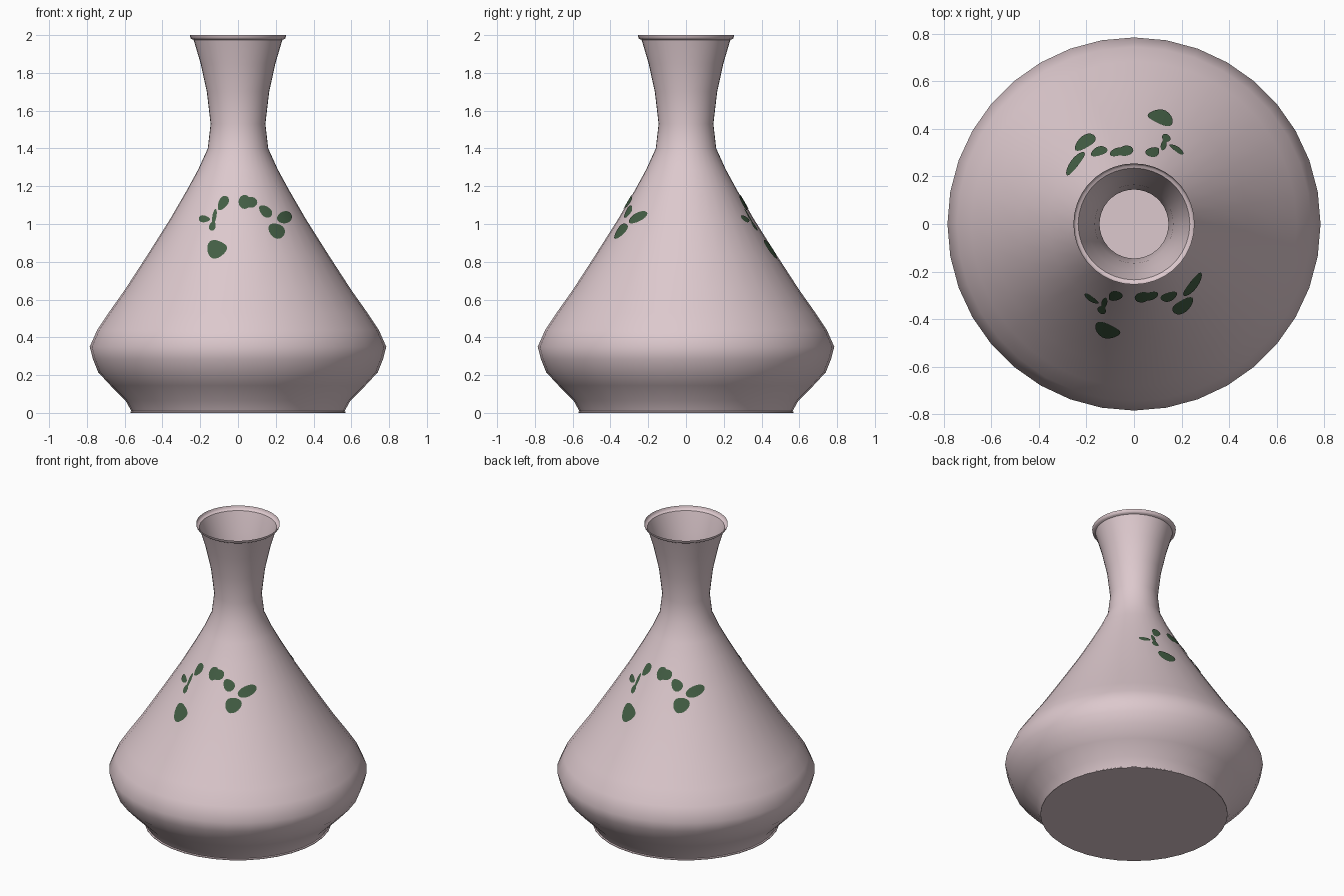
import bpy
import math

cube = bpy.data.objects.get("Cube")
if cube:
    bpy.data.objects.remove(cube, do_unlink=True)


def material(name, rgb):
    mat = bpy.data.materials.new(name)
    mat.use_nodes = True
    mat.diffuse_color = (*rgb, 1)
    mat.node_tree.nodes["Principled BSDF"].inputs["Base Color"].default_value = (*rgb, 1)
    return mat


def add_mesh(name, verts, faces, mat):
    mesh = bpy.data.meshes.new(name)
    mesh.from_pydata(verts, [], faces)
    mesh.materials.append(mat)
    obj = bpy.data.objects.new(name, mesh)
    bpy.context.collection.objects.link(obj)
    bpy.ops.object.select_all(action="DESELECT")
    obj.select_set(True)
    bpy.context.view_layer.objects.active = obj
    bpy.ops.object.shade_smooth_by_angle(angle=math.radians(50))
    return obj


pink = material("pale pink glaze", (0.72, 0.58, 0.61))
green = material("leaf green", (0.055, 0.11, 0.057))

# Profile of the thin wall as (radius, height), from foot to flared lip
PROFILE = [(0.57, 0), (0.57, 0.005), (0.564, 0.009), (0.595, 0.065), (0.675, 0.145),
           (0.74, 0.215), (0.768, 0.285), (0.785, 0.35), (0.745, 0.44), (0.685, 0.53),
           (0.6, 0.65), (0.48, 0.835), (0.36, 1.025), (0.27, 1.18), (0.21, 1.29),
           (0.16, 1.4), (0.145, 1.53), (0.165, 1.7), (0.198, 1.85), (0.235, 1.975),
           (0.246, 1.979), (0.252, 1.985), (0.255, 2.0)]
SIDES = 36


def radius_at(z):
    for (r0, z0), (r1, z1) in zip(PROFILE, PROFILE[1:]):
        if z0 <= z <= z1:
            return r0 + (r1 - r0) * (z - z0) / (z1 - z0)
    return PROFILE[-1][0]


# Vase body: lathed wall with a closed foot
verts, faces = [], []
for r, z in PROFILE:
    for i in range(SIDES):
        a = math.tau * i / SIDES
        verts.append((r * math.cos(a), r * math.sin(a), z))
for k in range(len(PROFILE) - 1):
    for i in range(SIDES):
        j = (i + 1) % SIDES
        faces.append((k * SIDES + i, k * SIDES + j, (k + 1) * SIDES + j, (k + 1) * SIDES + i))
faces.append(tuple(reversed(range(SIDES))))
add_mesh("vase_body", verts, faces, pink)


def leaf(name, x, z, length, width, tilt, taper, side):
    """Thin painted patch that hugs the wall; side is 1 for front, -1 for back."""
    rings, steps = 4, 20
    c, s = math.cos(math.radians(tilt)), math.sin(math.radians(tilt))

    def on_wall(u, v):
        v *= 1 - taper * u
        px = x + u * length * c - v * width * s
        pz = z + u * length * s + v * width * c
        r = radius_at(pz) + 0.004
        return (side * px, -side * math.sqrt(r * r - px * px), pz)

    pts = [on_wall(0, 0)]
    for k in range(1, rings + 1):
        for i in range(steps):
            a = math.tau * i / steps
            pts.append(on_wall(k / rings * math.cos(a), k / rings * math.sin(a)))
    polys = []
    for i in range(steps):
        j = (i + 1) % steps
        polys.append((0, 1 + i, 1 + j))
        for k in range(rings - 1):
            b = 1 + k * steps
            polys.append((b + i, b + steps + i, b + steps + j, b + j))
    add_mesh(name, pts, polys, green)


# Painted sprig: x, z, half length, half width, tilt, taper
SPRIG = {
    "small_leaf": (-0.178, 1.027, 0.03, 0.018, -5, 0.3),
    "stem_leaf": (-0.135, 0.99, 0.026, 0.017, 75, 0.2),
    "stem": (-0.125, 1.04, 0.04, 0.011, 80, 0),
    "upper_leaf": (-0.08, 1.11, 0.042, 0.024, 60, -0.3),
    "low_leaf": (-0.11, 0.868, 0.053, 0.047, 8, 0.35),
    "low_leaf_tip": (-0.125, 0.89, 0.026, 0.02, 80, 0.2),
    "crown_leaf": (0.035, 1.117, 0.032, 0.037, 0, 0),
    "crown_leaf_tip": (0.068, 1.115, 0.034, 0.029, 0, 0),
    "middle_leaf": (0.145, 1.068, 0.04, 0.026, -42, -0.2),
    "outer_leaf": (0.246, 1.035, 0.04, 0.032, 15, -0.1),
    "lower_leaf": (0.203, 0.965, 0.047, 0.037, -35, -0.2),
}
for label, side in (("front", 1), ("back", -1)):
    for part, shape in SPRIG.items():
        leaf(f"{label}_{part}", *shape, side)
